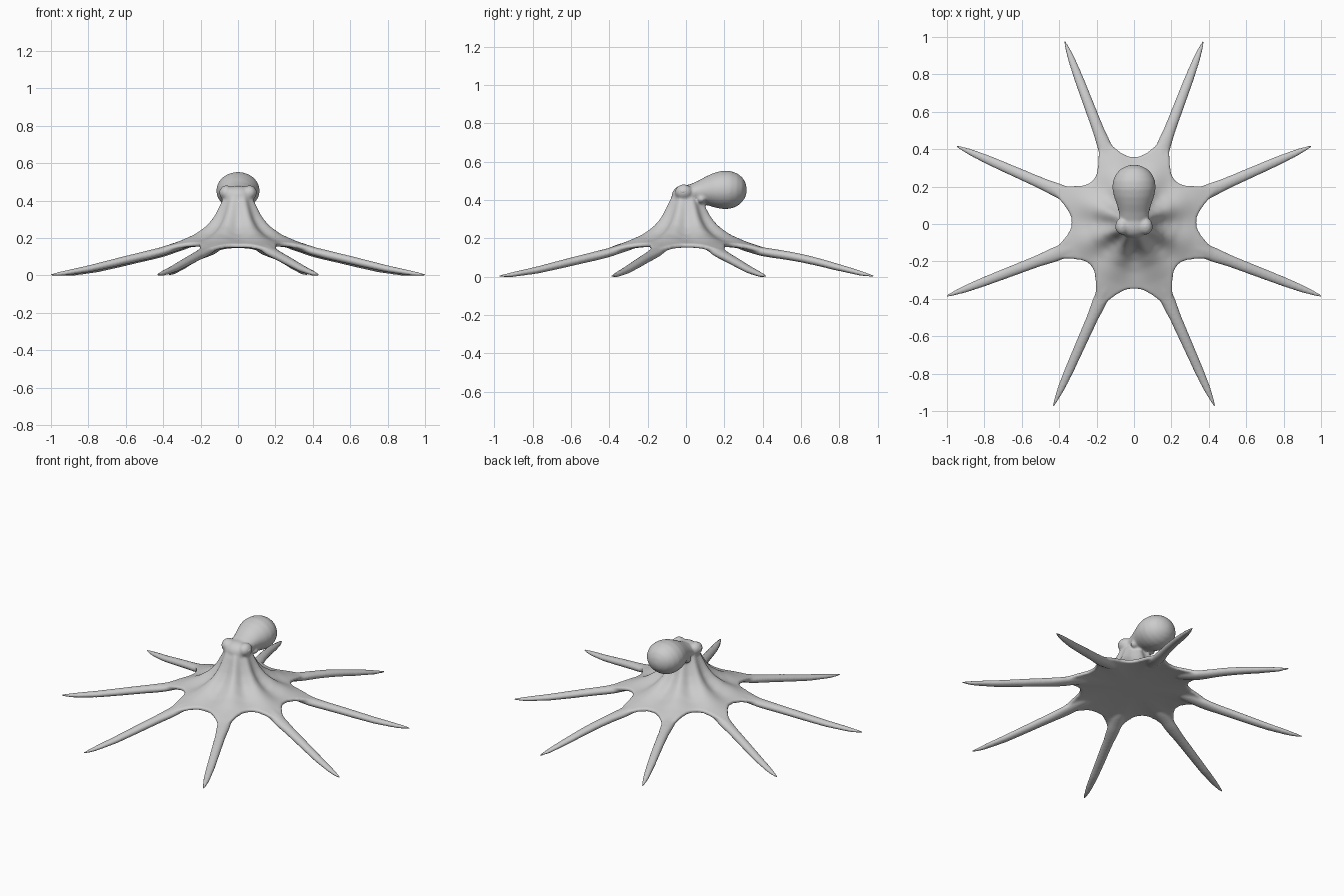
import bpy, bmesh, math
from mathutils import Vector, Matrix

if "Cube" in bpy.data.objects:
    bpy.data.objects.remove(bpy.data.objects["Cube"])

bm = bmesh.new()


def lerp(table, x):
    for (a, p), (b, q) in zip(table, table[1:]):
        if x <= b:
            return p + (q - p) * max(0, (x - a) / (b - a))
    return table[-1][1]


def skin(rings):
    # closed shell from a list of equal-length rings
    loops = [[bm.verts.new(p) for p in ring] for ring in rings]
    n = len(loops[0])
    for a, b in zip(loops, loops[1:]):
        for i in range(n):
            j = (i + 1) % n
            bm.faces.new((a[i], a[j], b[j], b[i]))
    bm.faces.new(loops[0][::-1])
    bm.faces.new(loops[-1])


def tube(stations, side, n=20):
    # stations: (centre, half width along side, half height)
    rings = []
    for k, (c, w, h) in enumerate(stations):
        d = (stations[min(k + 1, len(stations) - 1)][0] - stations[max(k - 1, 0)][0]).normalized()
        up = side.cross(d).normalized()
        rings.append([c + side * w * math.cos(2 * math.pi * i / n)
                      + up * h * math.sin(2 * math.pi * i / n) for i in range(n)])
    skin(rings)


def ball(c, r):
    m = Matrix.Translation(c) @ Matrix.Diagonal((*r, 1))
    bmesh.ops.create_uvsphere(bm, u_segments=32, v_segments=20, radius=1, matrix=m)


# arm directions and tip distances
TIPS = [(1.0, -0.385), (0.945, 0.415), (0.37, 0.975), (-0.37, 0.975),
        (-0.945, 0.415), (-1.0, -0.385), (-0.43, -0.97), (0.43, -0.97)]
ANG = [math.atan2(y, x) for x, y in TIPS]
RIDGE = [(0, .47), (.05, .455), (.085, .41), (.105, .37), (.135, .315), (.175, .268), (.24, .222),
         (.33, .183), (.43, .15), (.65, .1), (.85, .052), (1.0, .021), (1.07, .007)]
VALLEY = [(0, .47), (.05, .455), (.082, .40), (.098, .355), (.122, .30), (.155, .255),
          (.2, .22), (.26, .193), (.34, .17), (.5, .13)]
WIDTH = [(.15, .02), (.25, .025), (.35, .04), (.45, .04), (.55, .032), (.7, .029),
         (.85, .026), (.97, .020), (1.04, .011), (1.08, .004)]
HEIGHT = [(.15, .015), (.3, .022), (.5, .024), (.7, .022), (.85, .019), (1.0, .013), (1.08, .005)]

# arms
for (x, y), a in zip(TIPS, ANG):
    reach = math.hypot(x, y) + .006
    d = Vector((math.cos(a), math.sin(a), 0))
    st = []
    for k in range(41):
        s = .2 + .87 * k / 40
        r = s * reach / 1.07
        h = lerp(HEIGHT, s)
        lift = .02 * max(0, math.sin(math.pi * (s - .4) / .67)) if y > .9 and s > .4 else 0
        sink = .012 * max(0, 1 - (s - .2) / .2)
        st.append((d * r + Vector((0, 0, lerp(RIDGE, s) - h + lift - sink + .002)), lerp(WIDTH, s), h))
    tube(st, Vector((-d.y, d.x, 0)))

# skirt web with a nearly flat underside
N, M = 192, 30
cols = []
for i in range(N):
    th = 2 * math.pi * i / N
    diffs = [(th - a + math.pi) % (2 * math.pi) - math.pi for a in ANG]
    near = min(abs(v) for v in diffs)
    gap = min(v for v in diffs if v >= 0) - max(v for v in diffs if v < 0)
    u = min(1, near / (gap / 2))
    valley = .318 + .018 * abs(math.sin(th)) ** 6 + .016 * math.cos(2 * th) ** 2 * (1 + .4 * math.sin(th))
    R = valley + .17 * (1 - u) ** 2.3
    w = .5 + .5 * math.cos(math.pi * u)
    cols.append((th, R, w))


def web_point(col, t, top):
    th, R, w = col
    r = t * R
    z = lerp(VALLEY, r) * (1 - w) + lerp(RIDGE, r) * w
    if not top:
        edge = lerp(VALLEY, R) * (1 - w) + lerp(RIDGE, R) * w - .022
        z = .16 + (edge - .16) * t ** 3
    return Vector((r * math.cos(th), r * math.sin(th), z))


skin([[web_point(c, .01 + .99 * k / M, True) for c in cols] for k in range(M + 1)]
     + [[web_point(c, 1 - .99 * k / M, False) for c in cols] for k in range(M + 1)])

# head, eye bumps and side funnels
ball((0, -.005, .42), (.085, .07, .06))
for s in (-1, 1):
    ball((s * .062, -.012, .442), (.038, .046, .04))
    ball((s * .064, .08, .405), (.024, .022, .022))

# mantle sac hanging behind the head
MANTLE = [(-.01, .435, .05, .035), (.03, .438, .076, .046), (.07, .443, .082, .058),
          (.11, .447, .094, .076), (.15, .450, .108, .091), (.19, .453, .116, .1),
          (.23, .453, .113, .099), (.265, .452, .098, .087), (.292, .451, .074, .066),
          (.309, .45, .043, .04), (.317, .45, .012, .012)]
tube([(Vector((0, y, z)), w, h) for y, z, w, h in MANTLE], Vector((1, 0, 0)), 40)

# fuse everything into one smooth skin
bmesh.ops.recalc_face_normals(bm, faces=bm.faces)
me = bpy.data.meshes.new("octopus_body")
bm.to_mesh(me)
bm.free()
body = bpy.data.objects.new("octopus_body", me)
bpy.context.collection.objects.link(body)
rm = body.modifiers.new("fuse", 'REMESH')
rm.mode = 'VOXEL'
rm.voxel_size = .0065
rm.use_smooth_shade = True
sm = body.modifiers.new("soften", 'SMOOTH')
sm.factor = .5
sm.iterations = 14

# eyeballs
for name, s in (("left_eye", 1), ("right_eye", -1)):
    bpy.ops.mesh.primitive_uv_sphere_add(segments=24, ring_count=16, radius=1,
                                         location=(s * .087, -.014, .445))
    e = bpy.context.object
    e.name = name
    e.scale = (.013, .022, .015)
    bpy.ops.object.shade_smooth()
